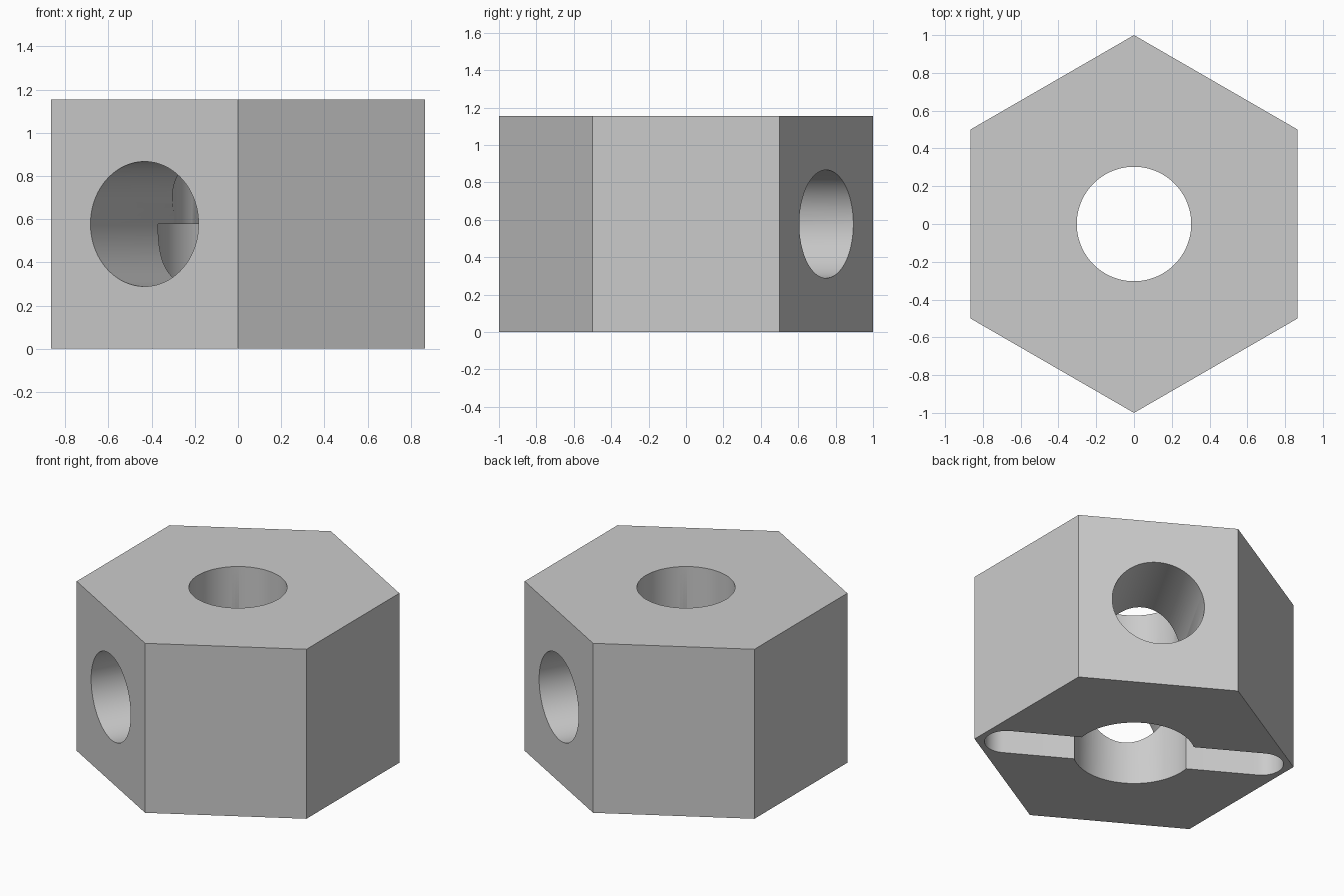
import bpy
import math

if "Cube" in bpy.data.objects:
    bpy.data.objects.remove(bpy.data.objects["Cube"])

HEIGHT = 1.155
MID = HEIGHT / 2
SLOT_R, SLOT_REACH, SLOT_DEPTH = 0.135, 0.80, 0.285

grey = bpy.data.materials.new("plain grey")
grey.diffuse_color = (0.6, 0.6, 0.6, 1)
grey.use_nodes = True
grey.node_tree.nodes["Principled BSDF"].inputs["Base Color"].default_value = grey.diffuse_color


def cylinder(name, radius, z0, z1, x=0, y=0, sides=96, rot=(0, 0, 0)):
    """Cylinder spanning z0..z1 before it is turned about its centre."""
    bpy.ops.mesh.primitive_cylinder_add(
        vertices=sides, radius=radius, depth=z1 - z0,
        location=(x, y, (z0 + z1) / 2), rotation=rot)
    obj = bpy.context.object
    obj.name = name
    obj.data.materials.append(grey)
    return obj


def cut(body, cutter):
    mod = body.modifiers.new(cutter.name, 'BOOLEAN')
    mod.operation = 'DIFFERENCE'
    mod.solver = 'EXACT'
    mod.object = cutter
    bpy.context.view_layer.objects.active = body
    bpy.ops.object.modifier_apply(modifier=mod.name)
    bpy.data.objects.remove(cutter, do_unlink=True)


# Hexagonal block with corners at the front and back
block = cylinder("hex_block", 1.0, 0, HEIGHT, sides=6)

# Vertical bore, wider in its lower half
cut(block, cylinder("top_bore", 0.303, 0.3, HEIGHT + 0.2))
cut(block, cylinder("lower_counterbore", 0.376, -0.2, MID))

# Sideways bore through two opposite faces
cut(block, cylinder("cross_bore", 0.289, MID - 1.5, MID + 1.5,
                    rot=(math.pi / 2, 0, math.radians(-30))))

# Round-ended slot in the underside, corner to corner
ax, ay = math.cos(math.radians(-30)), math.sin(math.radians(-30))
bpy.ops.mesh.primitive_cube_add(size=1, location=(0, 0, (SLOT_DEPTH - 0.2) / 2),
                                rotation=(0, 0, math.radians(-30)))
slot = bpy.context.object
slot.name = "slot_middle"
slot.scale = (2 * SLOT_REACH, 2 * SLOT_R, SLOT_DEPTH + 0.2)
slot.data.materials.append(grey)
cut(block, slot)
for s in (-1, 1):
    cut(block, cylinder("slot_end", SLOT_R, -0.2, SLOT_DEPTH,
                        s * SLOT_REACH * ax, s * SLOT_REACH * ay, sides=48,
                        rot=(0, 0, math.radians(-30))))

# Smooth bores, crisp edges
bpy.ops.object.select_all(action='DESELECT')
block.select_set(True)
bpy.context.view_layer.objects.active = block
bpy.ops.object.shade_smooth_by_angle(angle=math.radians(30))
